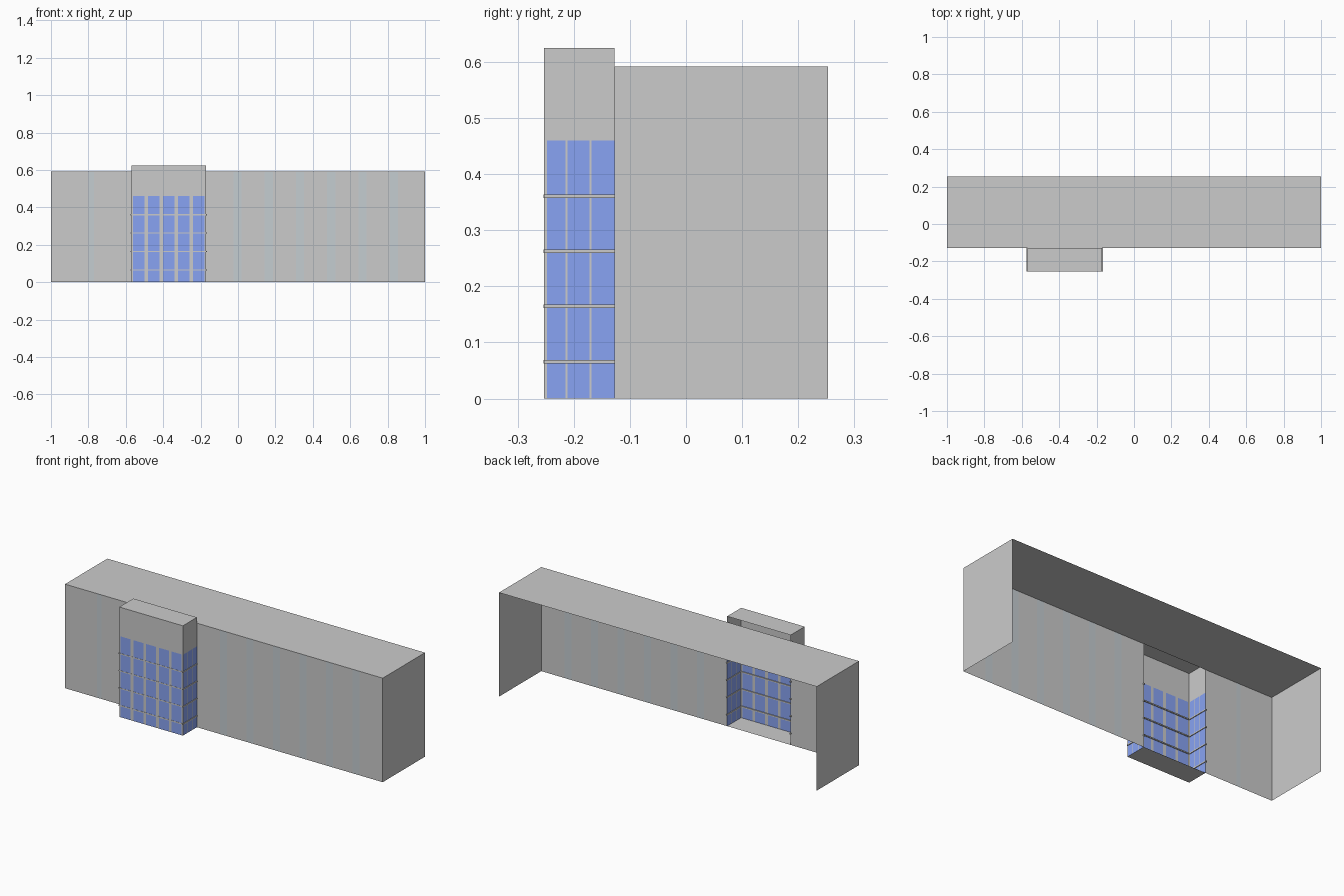
import bpy

if "Cube" in bpy.data.objects:
    bpy.data.objects.remove(bpy.data.objects["Cube"])


def material(name, rgb):
    m = bpy.data.materials.new(name)
    m.diffuse_color = (*rgb, 1)
    m.use_nodes = True
    m.node_tree.nodes["Principled BSDF"].inputs["Base Color"].default_value = m.diffuse_color
    return m


BLUE = material("blue_glass", (0.25, 0.37, 0.90))
SLATE = material("slate_glass", (0.56, 0.61, 0.64))

X0, X1 = -0.57, -0.17            # bay sides
YF, YW, YB = -0.253, -0.127, 0.253  # bay front, main wall, back
H, HB, HG = 0.592, 0.625, 0.46   # main roof, bay roof, glazing top


def sheet(name, quads, mat=None):
    verts = [v for q in quads for v in q]
    faces = [tuple(range(4 * i, 4 * i + 4)) for i in range(len(quads))]
    me = bpy.data.meshes.new(name)
    me.from_pydata(verts, [], faces)
    ob = bpy.data.objects.new(name, me)
    bpy.context.collection.objects.link(ob)
    if mat:
        me.materials.append(mat)
    return ob


def front(a, b, y, z0, z1):
    return [(a, y, z0), (b, y, z0), (b, y, z1), (a, y, z1)]


def side(x, a, b, z0, z1, flip=False):
    q = [(x, a, z0), (x, b, z0), (x, b, z1), (x, a, z1)]
    return q[::-1] if flip else q


def flat(x0, x1, y0, y1, z, flip=False):
    q = [(x0, y0, z), (x1, y0, z), (x1, y1, z), (x0, y1, z)]
    return q[::-1] if flip else q


def gaps(lo, hi, spans):
    """Intervals of lo..hi not covered by the sorted spans."""
    edges = [lo] + [v for s in spans for v in s] + [hi]
    return [(a, b) for a, b in zip(edges[::2], edges[1::2]) if b - a > 1e-6]


def box(name, x0, x1, y0, y1, z0, z1):
    return sheet(name, [
        front(x0, x1, y0, z0, z1), front(x1, x0, y1, z0, z1),
        side(x1, y0, y1, z0, z1), side(x0, y0, y1, z0, z1, True),
        flat(x0, x1, y0, y1, z1), flat(x0, x1, y0, y1, z0, True)])


# Main block: roof and end walls, open at the back and underneath
sheet("main_roof", [flat(-1, 1, YW, YB, H)])
sheet("end_walls", [side(1, YW, YB, 0, H), side(-1, YW, YB, 0, H, True)])

# Front wall with full-height window strips, open behind the bay
pitch = (1 - X1) / 7
strips = [(-0.798, -0.771)]
strips += [(X1 + pitch * k - 0.0225, X1 + pitch * k + 0.0225) for k in range(1, 7)]
solid = gaps(-1, 1, [strips[0], (X0, X1)] + strips[1:])
sheet("front_wall", [front(a, b, YW, 0, H) for a, b in solid])
sheet("window_strips", [front(a, b, YW, 0, H) for a, b in strips], SLATE)

# Bay: roof, floor and blank upper walls, open at the back
sheet("bay_roof", [flat(X0, X1, YF, YW, HB)])
sheet("bay_floor", [flat(X0, X1, YF, YW, 0, True)])
sheet("bay_upper_walls", [front(X0, X1, YF, HG, HB), side(X1, YF, YW, HG, HB),
                          side(X0, YF, YW, HG, HB, True)])

# Bay glazing: rows of panes between mullions and transoms
rows = [(0, 0.062)] + [(0.069 + 0.0983 * k, 0.161 + 0.0983 * k) for k in range(3)]
rows.append((0.364, HG))
cols = [(X0 + 0.008 + 0.0803 * k, X0 + 0.071 + 0.0803 * k) for k in range(5)]
side_cols = [(-0.248, -0.215), (-0.211, -0.172), (-0.168, YW)]
row_gaps = gaps(0, HG, rows)

panes = [front(a, b, YF, *r) for a, b in cols for r in rows]
frame = [front(a, b, YF, 0, HG) for a, b in gaps(X0, X1, cols)]
frame += [front(a, b, YF, *r) for a, b in cols for r in row_gaps]
for x, flip in ((X1, False), (X0, True)):
    panes += [side(x, a, b, *r, flip) for a, b in side_cols for r in rows]
    frame += [side(x, a, b, 0, HG, flip) for a, b in gaps(YF, YW, side_cols)]
    frame += [side(x, a, b, *r, flip) for a, b in side_cols for r in row_gaps]
sheet("bay_panes", panes, BLUE)
sheet("bay_mullions", frame)

# Slim projecting transom bars on the bay
for i, (z0, z1) in enumerate(row_gaps):
    box(f"front_bar_{i}", X0, X1, YF - 0.001, YF + 0.005, z0, z1)
    box(f"right_bar_{i}", X1 - 0.004, X1 + 0.004, YF, YW + 0.006, z0, z1)
    box(f"left_bar_{i}", X0 - 0.004, X0 + 0.004, YF, YW + 0.006, z0, z1)
